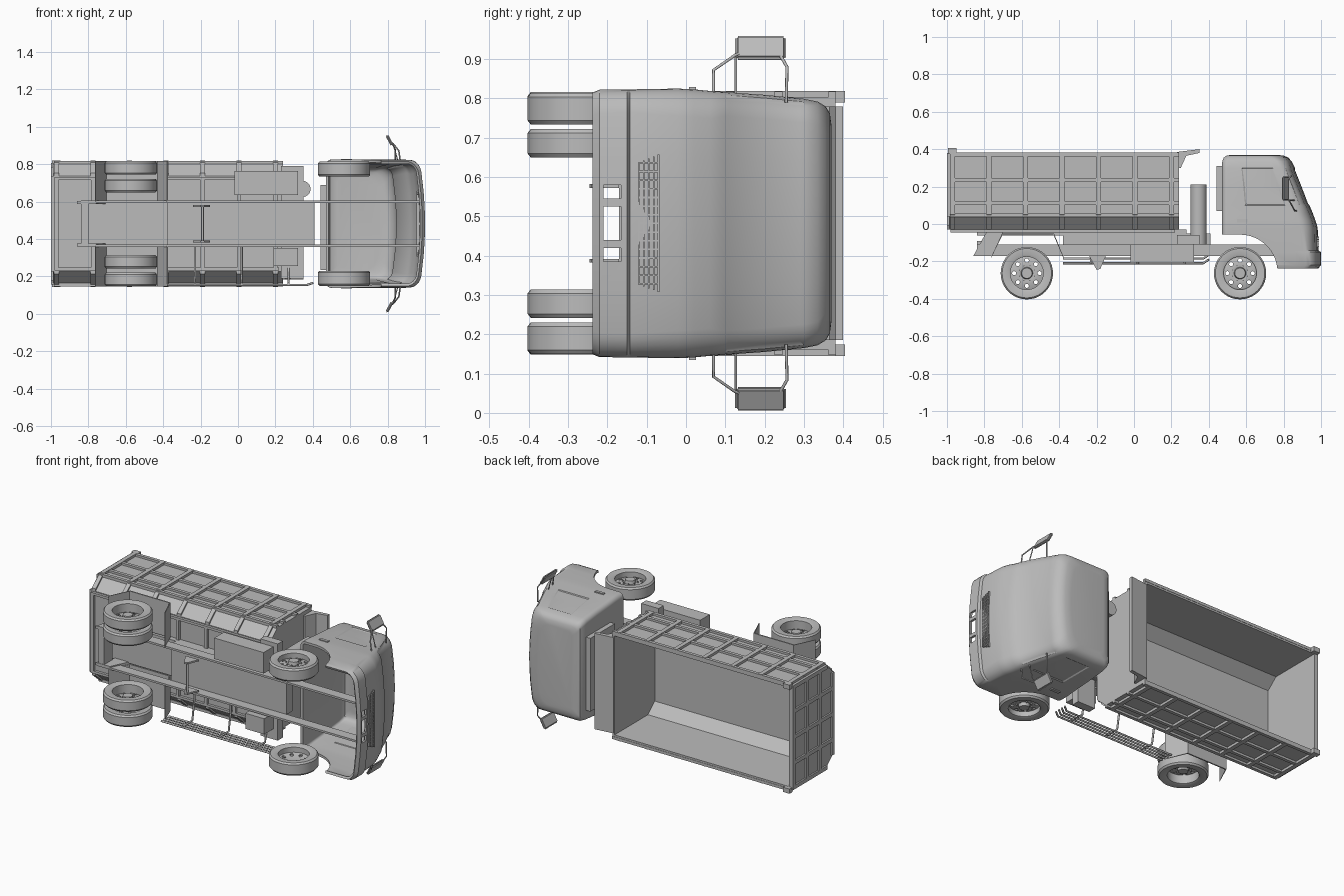
import bpy, bmesh, math
from mathutils import Matrix, Vector

if "Cube" in bpy.data.objects:
    bpy.data.objects.remove(bpy.data.objects["Cube"])

C = 0.482  # lateral centre plane; truck length runs on x, its height on y
grey = bpy.data.materials.new("plain_grey")
grey.use_nodes = True
grey.diffuse_color = (0.5, 0.5, 0.5, 1)
grey.node_tree.nodes["Principled BSDF"].inputs["Base Color"].default_value = (0.5, 0.5, 0.5, 1)
made = []


def add(name, data):
    ob = bpy.data.objects.new(name, data)
    bpy.context.collection.objects.link(ob)
    data.materials.append(grey)
    made.append(ob)
    return ob


def finish(name, bm, mirror=False, recalc=True):
    if recalc:
        bmesh.ops.recalc_face_normals(bm, faces=bm.faces[:])
    me = bpy.data.meshes.new(name)
    bm.to_mesh(me)
    ob = add(name, me)
    if mirror:
        for v in bm.verts:
            v.co.z = 2 * C - v.co.z
        bmesh.ops.reverse_faces(bm, faces=bm.faces[:])
        me = bpy.data.meshes.new(name + "_mirrored")
        bm.to_mesh(me)
        add(name + "_mirrored", me)
    bm.free()
    return ob


def prism(name, pts, axis, lo, hi, mirror=False):
    """Extrude a polygon: (y, z - C) pairs along x, or (x, y) pairs along z."""
    bm = bmesh.new()
    place = (lambda p: (lo, p[0], C + p[1])) if axis == "x" else (lambda p: (p[0], p[1], lo))
    face = bm.faces.new([bm.verts.new(place(p)) for p in pts])
    ext = bmesh.ops.extrude_face_region(bm, geom=[face])
    d = Vector((hi - lo, 0, 0)) if axis == "x" else Vector((0, 0, hi - lo))
    bmesh.ops.translate(bm, vec=d, verts=[v for v in ext["geom"] if isinstance(v, bmesh.types.BMVert)])
    return finish(name, bm, mirror)


def box(name, x0, x1, y0, y1, z0, z1, mirror=False):
    return prism(name, [(x0, y0), (x1, y0), (x1, y1), (x0, y1)], "z", z0, z1, mirror)


def cylinder(name, pos, r, length, axis, seg=32):
    bm = bmesh.new()
    bmesh.ops.create_cone(bm, cap_ends=True, segments=seg, radius1=r, radius2=r, depth=length)
    rot = Matrix.Rotation(math.pi / 2, 4, "X") if axis == "y" else Matrix()
    bmesh.ops.transform(bm, matrix=Matrix.Translation(pos) @ rot, verts=bm.verts[:])
    return finish(name, bm)


def wire(name, pts, r, mirror=False):
    cu = bpy.data.curves.new(name, "CURVE")
    cu.dimensions = "3D"
    cu.bevel_depth, cu.bevel_resolution, cu.use_fill_caps = r, 2, True
    sp = cu.splines.new("POLY")
    sp.points.add(len(pts) - 1)
    for p, co in zip(sp.points, pts):
        p.co = (*co, 1)
    add(name, cu)
    if mirror:
        wire(name + "_mirrored", [(x, y, 2 * C - z) for x, y, z in pts], r)


def cut(ob, cutters):
    for c in cutters:
        c.hide_render = True
        m = ob.modifiers.new("cut", "BOOLEAN")
        m.operation, m.object, m.solver, m.use_self = "DIFFERENCE", c, "EXACT", True
    deps = bpy.context.evaluated_depsgraph_get()
    me = bpy.data.meshes.new_from_object(ob.evaluated_get(deps))
    ob.modifiers.clear()
    ob.data = me
    for c in cutters:
        made.remove(c)
        bpy.data.objects.remove(c)


def lathe(name, profile, pos, side):
    bm = bmesh.new()
    vs = [bm.verts.new((r, 0, h * side)) for r, h in profile]
    es = [bm.edges.new((a, b)) for a, b in zip(vs, vs[1:] + vs[:1])]
    bmesh.ops.spin(bm, geom=vs + es, cent=(0, 0, 0), axis=(0, 0, 1), angle=2 * math.pi, steps=40)
    bmesh.ops.remove_doubles(bm, verts=bm.verts[:], dist=1e-5)
    bmesh.ops.translate(bm, vec=pos, verts=bm.verts[:])
    return finish(name, bm)


# Wheels: tyre, pierced disc and wheel nuts
def wheel(name, x, z, half, side, depth):
    pos = Vector((x, -0.263, z))
    lathe(name + "_tyre", [(.088, -half + .005), (.1, -half), (.132, -half), (.14, -half + .01),
                           (.14, half - .01), (.132, half), (.1, half), (.088, half - .005)], pos, side)
    disc = [(0, .02), (.028, .02), (.032, 0), (.055, .004), (.09, -.008),
            (.09, -.016), (.055, -.006), (0, -.006)]
    ob = lathe(name + "_disc", [(r, h + depth) for r, h in disc], pos, side)
    ring = lambda r, i, h: pos + Vector((r * math.cos(i * math.pi / 4), r * math.sin(i * math.pi / 4), h))
    cut(ob, [cylinder("hole_cutter", ring(.068, i, depth * side), .011, .08, "z", 12) for i in range(8)])
    for i in range(8):
        cylinder(name + "_nut", ring(.044, i + .5, (depth + .004) * side), .004, .012, "z", 6)


for s, label in ((1, "left"), (-1, "right")):
    wheel("front_wheel_" + label, .567, C + s * .292, .04, s, .012)
    wheel("rear_outer_wheel_" + label, -.573, C + s * .298, .036, s, -.014)
    wheel("rear_inner_wheel_" + label, -.573, C + s * .204, .036, -s, -.014)

# Dump bed: folded trough, headboard, canopy and tailgate
outer = [(.38, -.322), (.045, -.322), (-.03, -.255), (-.03, .255), (.045, .322), (.38, .322)]
inner = [(.38, .307), (.052, .307), (-.015, .248), (-.015, -.248), (.052, -.307), (.38, -.307)]
prism("bed_trough", outer + inner, "x", -.985, .24)
prism("bed_headboard", outer, "x", .225, .24)
prism("tailgate", outer, "x", -.99, -.975)
prism("bed_canopy", [(.23, .3), (.23, .385), (.35, .4), (.35, .38), (.28, .365), (.25, .3)], "z", .185, .78)
rib = [(.38, .315), (.38, .337), (.05, .337), (-.03, .27), (-.03, .25), (.05, .312)]
for i in range(7):
    x = -.97 + i * .195
    prism("bed_side_rib", [(y, z) for y, z in rib], "x", x - .013, x + .013, True)
    box("bed_cross_member", x - .01, x + .01, -.046, -.028, C - .25, C + .25)
for y in (.372, .235, .112, .047):
    box("bed_side_rail", -.985, .24, y - .01, y + .01, C + .318, C + .335, True)
box("bed_floor_rail", -.97, .22, -.046, -.028, C + .235, C + .25, True)
for y in (.368, .235, .112, -.018):
    w = .32 if y > 0 else .255
    box("tailgate_bar", -1, -.985, y - .012, y + .012, C - w, C + w)
for z in (-.312, -.16, 0, .16, .312):
    box("tailgate_post", -1, -.985, .04 if abs(z) > .3 else -.03, .38, C + z - .012, C + z + .012)
box("tailgate_hinge", -.995, -.95, .375, .405, C + .308, C + .337, True)

# Chassis rails, subframe and rear end
box("chassis_rail", -.84, .97, -.172, -.11, C + .112, C + .124, True)
box("subframe", -.84, .28, -.062, -.03, C - .112, C + .112)
box("subframe_front", -.38, .41, -.112, -.05, C - .115, C + .115)
prism("rear_frame_plate", [(-.86, -.172), (-.76, -.172), (-.7, -.045), (-.79, -.045)], "z",
      C + .105, C + .122, True)
box("rear_cross_plate", -.84, -.8, -.17, -.09, C - .11, C + .11)
prism("shaft_bracket", [(-.24, -.17), (-.15, -.17), (-.18, -.24), (-.2, -.245)], "z", C + .09, C + .1, True)
wire("cross_shaft", [(-.19, -.225, C - .1), (-.19, -.225, C + .1)], .007)

# Rear mudguards, folded sheet
guard = [(-.765, -.18), (-.705, -.05), (-.428, -.05), (-.375, -.18)]
prism("rear_mudguard", guard + [(x * .985 - .009, y - .008 if y > -.1 else y) for x, y in guard[::-1]],
      "z", C + .12, C + .335, True)

# Tanks, intake stack and side guard
box("fuel_tank", -.02, .32, -.205, -.11, .635, .765)
box("battery_box", .19, .32, -.2, -.1, .255, .352)
box("tank_shelf", .23, .35, -.11, -.06, .19, .79)
cylinder("intake_stack", (.345, .05, .668), .043, .32, "y")
for y in (-.21, -.185, -.16, -.135):
    wire("guard_rod", [(-.38, y, .155), (.37, y, .155), (.4, y + .02, .165)], .006)
for x in (-.23, .02, .27):
    wire("guard_support", [(x, -.215, .163), (x, -.12, .163), (x, -.1, .28), (x, -.1, .37)], .006)


# Cab: lofted shell, each level is (height, back, front, half width, front corner radius)
def section(bm, y, xb, xf, w, rf):
    pts, rb = [], .03
    for cx, cz, r, start in ((xf - rf, w - rf, rf, 0), (xb + rb, w - rb, rb, 90),
                             (xb + rb, rb - w, rb, 180), (xf - rf, rf - w, rf, 270)):
        arc = [math.radians(start + a * 15) for a in range(7)]
        pts += [(cx + r * math.cos(a), cz + r * math.sin(a)) for a in arc]
        if start in (0, 180):  # door posts along each side
            ends = [xf - rf, xb + rb] if start == 0 else [xb + rb, xf - rf]
            pts += [(ends[0] + (ends[1] - ends[0]) * t, w if start == 0 else -w)
                    for t in ((.15, .75) if start == 0 else (.25, .85))]
    pts += [(xf, w * t) for t in (-.5, -.25, 0, .25, .5)]
    bulge = lambda x, z: .03 * (z / w) ** 2 * max(0, (x - xb) / (xf - xb)) ** 3
    return [bm.verts.new((x - bulge(x, z), y, C + z)) for x, z in pts]


levels = [(-.238, .47, .985, .333, .06), (-.22, .47, 1, .34, .06), (-.15, .47, 1, .341, .06),
          (-.142, .47, .986, .341, .06), (-.02, .47, .982, .343, .07), (.02, .47, .97, .341, .07),
          (.06, .47, .955, .337, .07), (.1, .47, .938, .334, .06), (.2, .47, .9, .327, .06),
          (.3, .47, .86, .317, .06), (.335, .472, .843, .31, .06), (.355, .48, .825, .298, .07),
          (.366, .495, .8, .28, .07), (.37, .53, .76, .25, .07)]
bm = bmesh.new()
rings = [section(bm, *lv) for lv in levels]
for a, b in zip(rings, rings[1:]):
    n = len(a)
    for i in range(n):
        bm.faces.new((a[i], a[(i + 1) % n], b[(i + 1) % n], b[i]))
cap = bm.faces.new(rings[-1])
bmesh.ops.recalc_face_normals(bm, faces=bm.faces[:])
if cap.normal.y < 0:
    bmesh.ops.reverse_faces(bm, faces=bm.faces[:])
# Windscreen and door windows set into the shell
glazed = lambda f: .1 < f.calc_center_median().y < .3
screen = [f for f in bm.faces if glazed(f) and f.normal.x > .6]
bmesh.ops.inset_region(bm, faces=screen, thickness=.01, depth=-.004)
doors = [f for f in bm.faces if glazed(f) and abs(f.normal.z) > .9
         and .55 < f.calc_center_median().x < .78 and f.calc_area() > .015]
if doors:
    bmesh.ops.inset_region(bm, faces=doors, thickness=.008, depth=-.004)
cab = finish("cab_shell", bm, recalc=False)
shell = cab.modifiers.new("thickness", "SOLIDIFY")
shell.thickness, shell.offset = .015, -1
cutters = [cylinder("arch_cutter", (.567, -.257, C), .2, 1, "z", 64),
           box("floor_cutter", .4, .567, -.3, -.057, 0, 1)]
for z0, z1 in ((.385, .42), (.44, .525), (.545, .58)):
    cutters.append(box("bumper_slot_cutter", .9, 1.1, -.21, -.165, z0, z1))
cut(cab, cutters)

# Cab fittings: rear panel, handles, grille and mirrors
box("cab_rear_panel", .44, .475, .07, .31, .235, .69)
box("door_handle", .55, .61, .008, .026, C + .335, C + .347, True)
for i in range(5):
    y = -.12 + i * .0125
    w = .155 + i * .005
    box("grille_bar", .955, .988, y - .002, y + .002, C - w, C + w)
for i in range(-7, 8):
    z = C + i * .022
    box("grille_post", .955, .986, -.12, -.07, z - .002, z + .002)
bm = bmesh.new()
bmesh.ops.create_cube(bm, size=1)
bmesh.ops.scale(bm, vec=(.016, .13, .068), verts=bm.verts[:])
bmesh.ops.bevel(bm, geom=bm.edges[:], offset=.007, segments=3, affect="EDGES")
bmesh.ops.transform(bm, matrix=Matrix.Translation((.81, .19, .928)) @ Matrix.Rotation(-.5, 4, "Y"),
                    verts=bm.verts[:])
finish("door_mirror", bm, True)
wire("mirror_arm_top", [(.84, .255, .79), (.84, .257, .88), (.825, .24, .91)], .004, True)
wire("mirror_arm_bottom", [(.87, .07, .8), (.86, .07, .872), (.83, .125, .91), (.82, .14, .915)], .004, True)
wire("mirror_arm_brace", [(.86, .127, .8), (.83, .127, .905)], .003, True)

# Smooth rounded surfaces, keep folds sharp
bpy.ops.object.select_all(action="DESELECT")
for ob in made:
    if ob.type == "MESH":
        ob.select_set(True)
        bpy.context.view_layer.objects.active = ob
bpy.ops.object.shade_smooth_by_angle(angle=math.radians(30))
